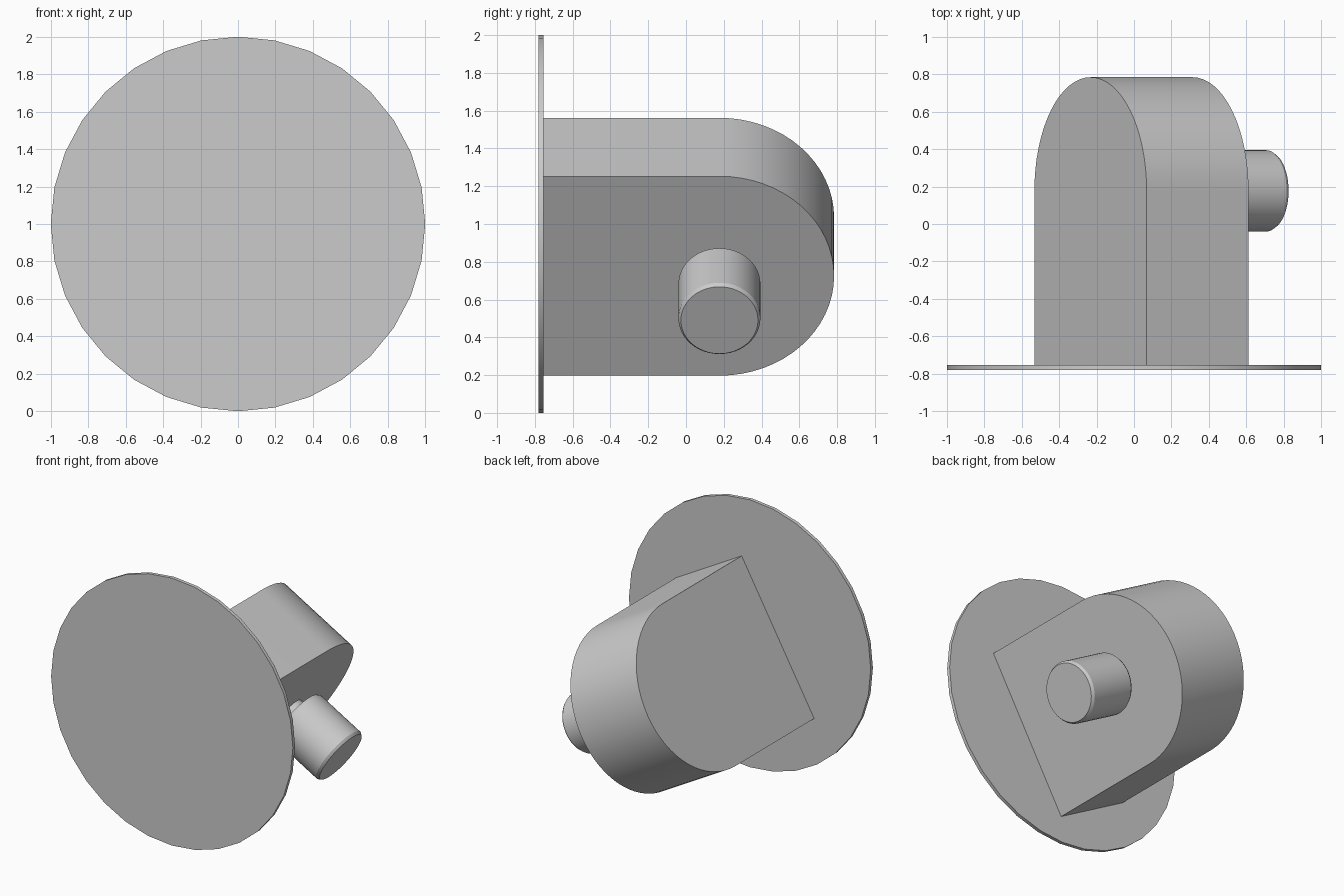
import bpy
import bmesh
from math import sin, cos, pi, radians
from mathutils import Matrix, Vector

cube = bpy.data.objects.get("Cube")
if cube:
    bpy.data.objects.remove(cube)

# Single flat colour
grey = bpy.data.materials.new("plain grey")
grey.use_nodes = True
color = (0.6, 0.6, 0.6, 1)
grey.diffuse_color = color
grey.node_tree.nodes["Principled BSDF"].inputs["Base Color"].default_value = color

# Local frame of the tilted body: X = along the knob axis, Y = depth, Z = across
TILT = radians(29.6)
BODY_R, BODY_T = 0.607, 0.626
FACE_CENTRE = Vector((0.312, 0.177, 0.725))
FRAME = Matrix.Translation(FACE_CENTRE) @ Matrix.Rotation(TILT, 4, "Y")


def finish(name, bm, matrix):
    bmesh.ops.recalc_face_normals(bm, faces=bm.faces)
    mesh = bpy.data.meshes.new(name)
    bm.to_mesh(mesh)
    bm.free()
    mesh.transform(matrix)
    mesh.materials.append(grey)
    obj = bpy.data.objects.new(name, mesh)
    bpy.context.collection.objects.link(obj)
    bpy.ops.object.select_all(action="DESELECT")
    obj.select_set(True)
    bpy.context.view_layer.objects.active = obj
    bpy.ops.object.shade_smooth_by_angle(angle=radians(20))
    return obj


def turned(name, profile, sides, matrix):
    """Closed round part from (distance along X, radius) rings."""
    bm = bmesh.new()
    rings = [[bm.verts.new((x, r * sin(2 * pi * i / sides), r * cos(2 * pi * i / sides)))
              for i in range(sides)] for x, r in profile]
    for a, b in zip(rings, rings[1:]):
        for i in range(sides):
            j = (i + 1) % sides
            bm.faces.new((a[i], a[j], b[j], b[i]))
    bm.faces.new(rings[0])
    bm.faces.new(rings[-1])
    return finish(name, bm, matrix)


# Round base plate facing the front
plate_frame = Matrix.Translation((0, -0.78, 1)) @ Matrix.Rotation(pi / 2, 4, "Z")
turned("base_plate", [(0, 1), (0.026, 1)], 32, plate_frame)

# Body: straight sides running into a half-round back
back = -0.755 - FACE_CENTRE.y
outline = [(back, BODY_R)]
outline += [(BODY_R * sin(pi * i / 32), BODY_R * cos(pi * i / 32)) for i in range(33)]
outline.append((back, -BODY_R))
bm = bmesh.new()
face = bm.faces.new([bm.verts.new((0, y, z)) for y, z in outline])
extruded = bmesh.ops.extrude_face_region(bm, geom=[face])["geom"]
bmesh.ops.translate(bm, vec=(-BODY_T, 0, 0),
                    verts=[v for v in extruded if isinstance(v, bmesh.types.BMVert)])
finish("body", bm, FRAME)

# Knob with chamfered rims, held off the body by a short stem
turned("knob", [(0.065, 0.204), (0.085, 0.217), (0.455, 0.217), (0.475, 0.204)], 48, FRAME)
turned("knob_stem", [(-0.02, 0.1), (0.08, 0.1)], 32, FRAME)
